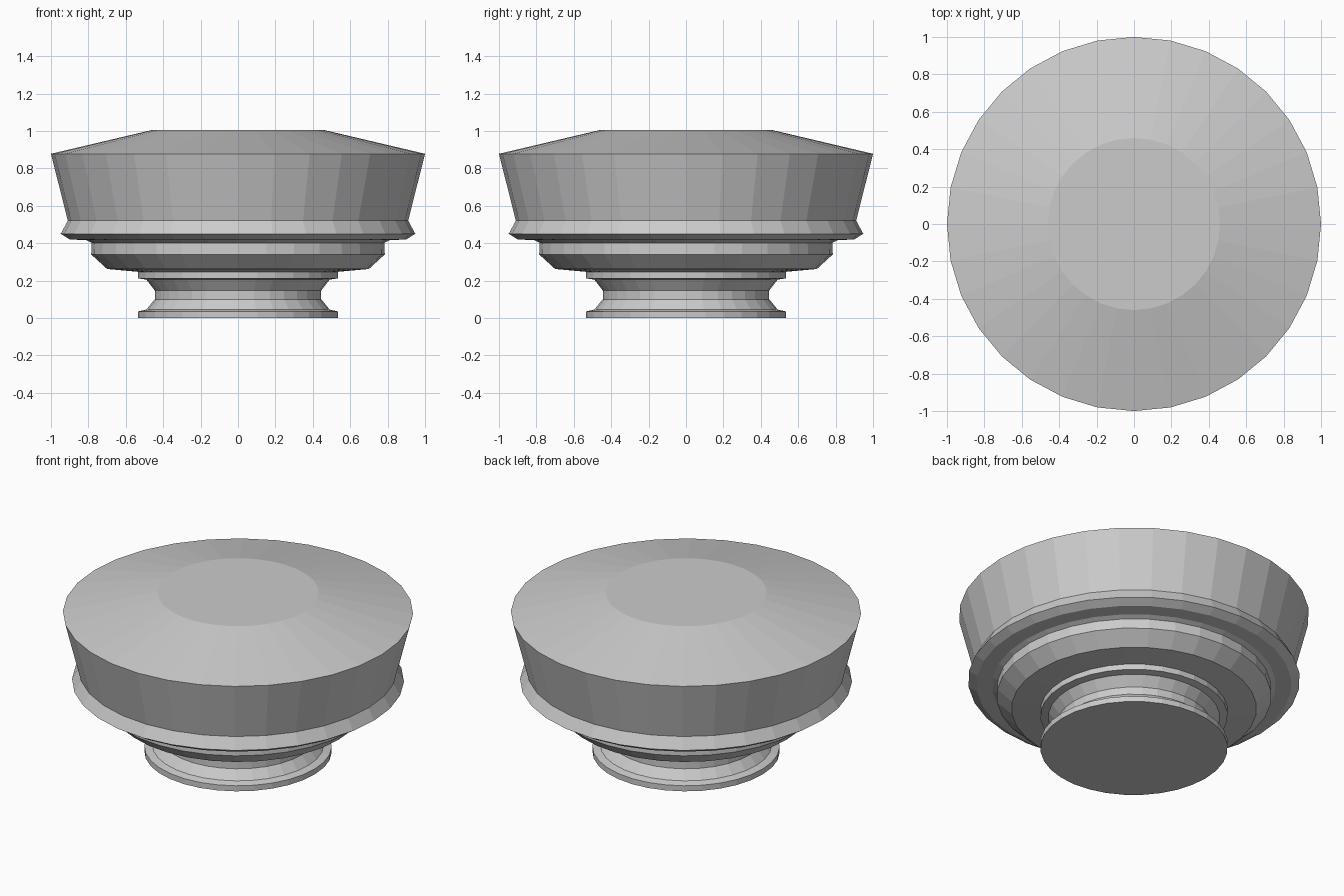
import bpy, bmesh
from math import cos, sin, pi

if "Cube" in bpy.data.objects:
    bpy.data.objects.remove(bpy.data.objects["Cube"])

SIDES = 32

# Half-profile (radius, height) from the foot to the flat crown
PROFILE = [
    (0.535, 0.0), (0.535, 0.035), (0.49, 0.045),    # foot disc
    (0.445, 0.10), (0.445, 0.147),                  # waist
    (0.49, 0.205), (0.535, 0.212), (0.535, 0.247),  # collar
    (0.70, 0.262), (0.785, 0.34), (0.782, 0.402),   # lower tier
    (0.81, 0.416), (0.90, 0.42), (0.948, 0.45),     # flared lip
    (0.91, 0.52), (1.0, 0.878),                     # main body
    (0.46, 1.005),                                  # sloped top
]


def lathe(name, profile):
    bm = bmesh.new()
    rings = [[bm.verts.new((r * cos(2 * pi * i / SIDES), r * sin(2 * pi * i / SIDES), z))
              for i in range(SIDES)] for r, z in profile]
    for low, high in zip(rings, rings[1:]):
        for i in range(SIDES):
            j = (i + 1) % SIDES
            bm.faces.new((low[i], low[j], high[j], high[i]))
    # flat bottom and crown
    bm.faces.new(rings[0][::-1])
    bm.faces.new(rings[-1])
    mesh = bpy.data.meshes.new(name)
    bm.to_mesh(mesh)
    bm.free()
    obj = bpy.data.objects.new(name, mesh)
    bpy.context.collection.objects.link(obj)
    return obj


lathe("turned_knob", PROFILE)
